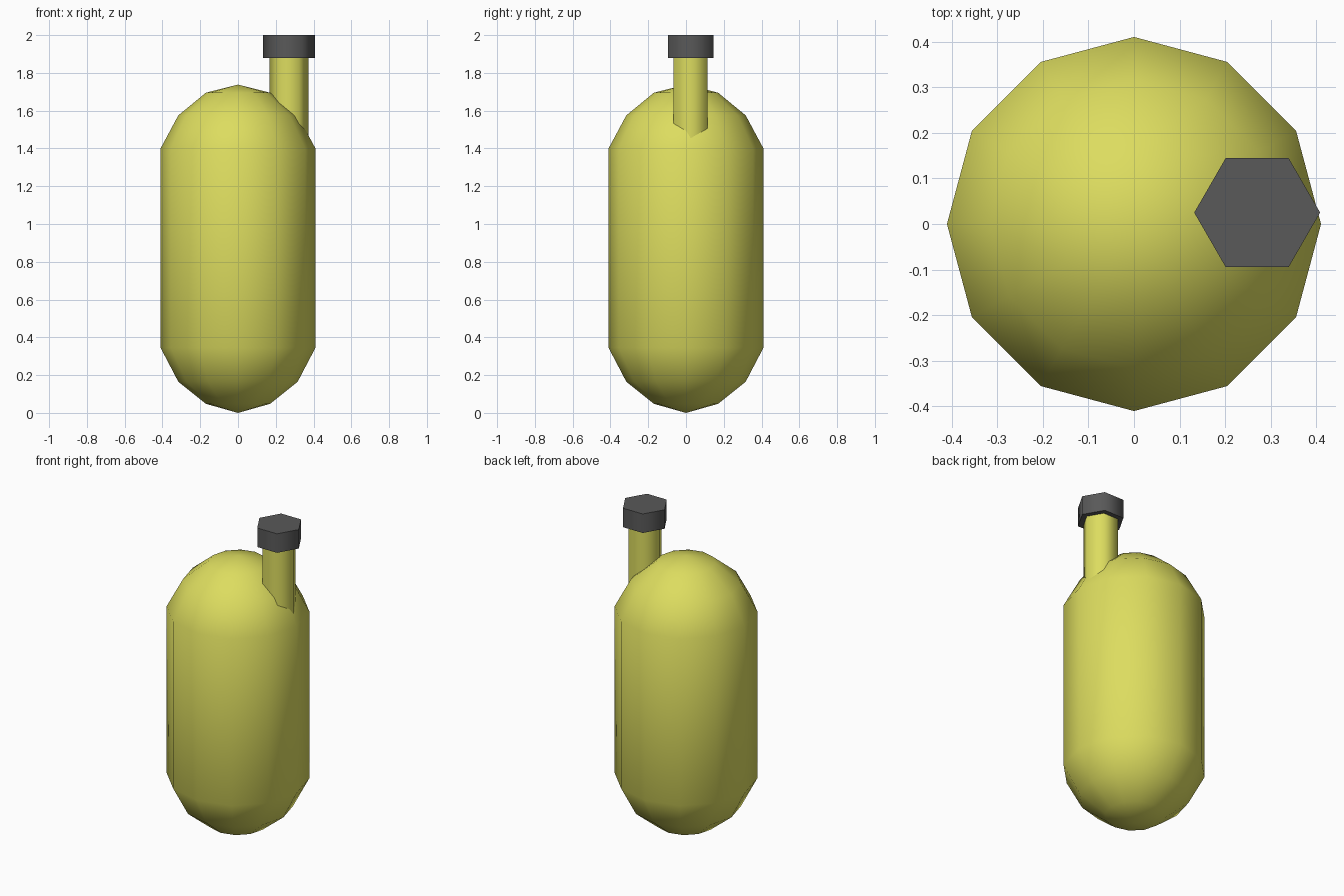
import bpy
from math import cos, sin, pi, radians

if "Cube" in bpy.data.objects:
    bpy.data.objects.remove(bpy.data.objects["Cube"])


def lathe(name, profile, sides, centre, colour, angle):
    """Revolve an (r, z) profile about z; r = 0 makes a pole, open ends get caps."""
    verts, rings, faces = [], [], []
    for r, z in profile:
        count = sides if r > 0 else 1
        rings.append([len(verts) + i % count for i in range(sides)])
        for i in range(count):
            a = 2 * pi * i / sides
            verts.append((centre[0] + r * cos(a), centre[1] + r * sin(a), z))
    for low, high in zip(rings, rings[1:]):
        for i in range(sides):
            j = (i + 1) % sides
            quad = [low[i], low[j], high[j], high[i]]
            faces.append(list(dict.fromkeys(quad)))
    if profile[0][0] > 0:
        faces.append(rings[0][::-1])
    if profile[-1][0] > 0:
        faces.append(rings[-1])

    mesh = bpy.data.meshes.new(name)
    mesh.from_pydata(verts, [], faces)
    obj = bpy.data.objects.new(name, mesh)
    bpy.context.collection.objects.link(obj)
    mat = bpy.data.materials.new(name + "_paint")
    mat.diffuse_color = (*colour, 1)
    mat.use_nodes = True
    mat.node_tree.nodes["Principled BSDF"].inputs["Base Color"].default_value = mat.diffuse_color
    mesh.materials.append(mat)

    bpy.ops.object.select_all(action='DESELECT')
    obj.select_set(True)
    bpy.context.view_layer.objects.active = obj
    bpy.ops.object.shade_smooth_by_angle(angle=radians(angle))
    return obj


YELLOW = (0.72, 0.72, 0.115)
DARK = (0.1, 0.1, 0.1)
NECK = (0.27, 0.025)

# Tank body with domed ends
lathe("tank_body",
      [(0, 0), (0.17, 0.048), (0.316, 0.165), (0.41, 0.345),
       (0.41, 1.4), (0.316, 1.575), (0.17, 1.695), (0, 1.738)],
      12, (0, 0), YELLOW, 70)

# Off-centre filler neck, sunk into the upper dome
lathe("filler_neck", [(0.104, 1.41), (0.104, 1.9)], 6, NECK, YELLOW, 65)

# Hexagonal cap
lathe("cap", [(0.138, 1.88), (0.138, 2.0)], 6, NECK, DARK, 65)
